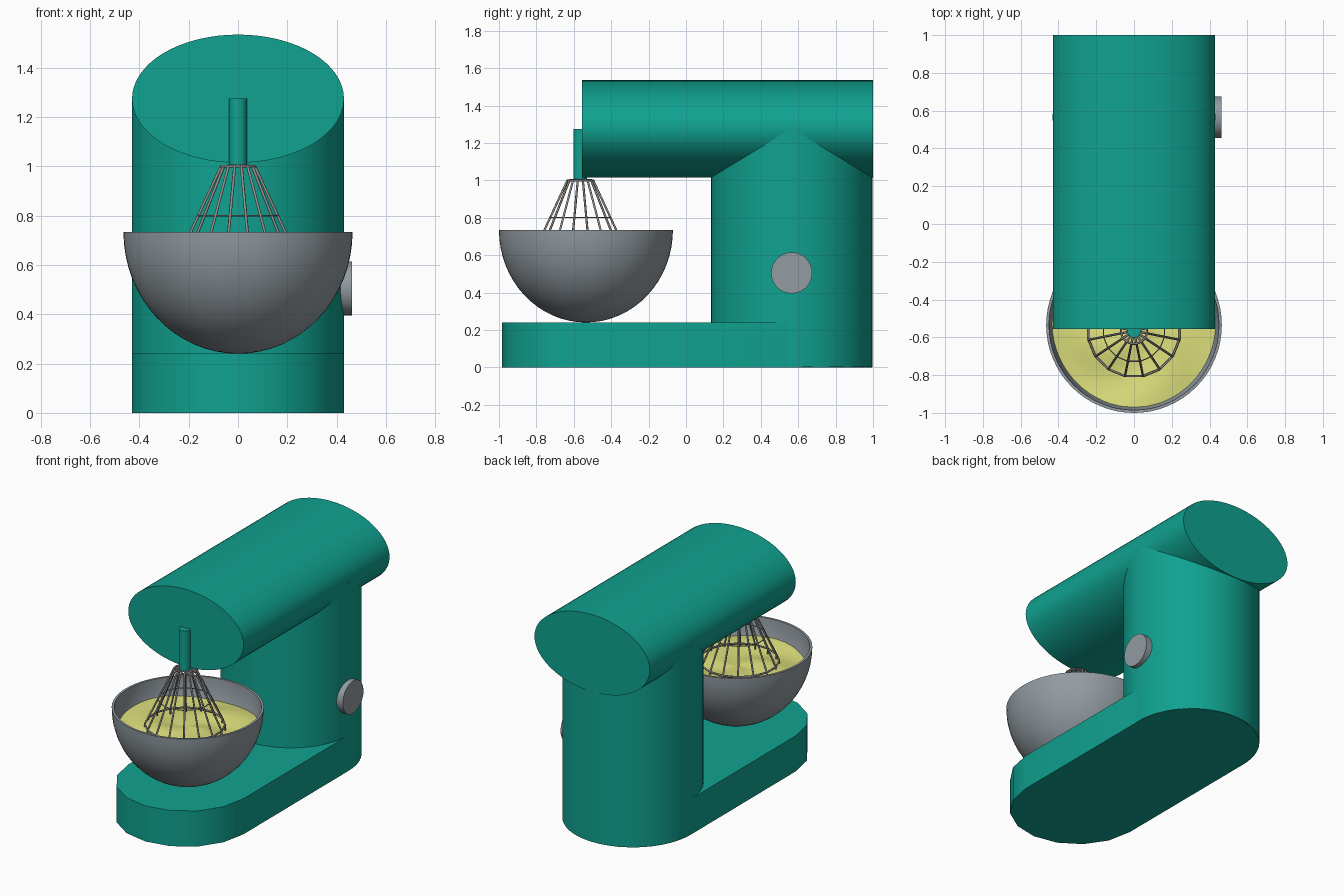
import bpy, bmesh, math
from mathutils import Vector

if "Cube" in bpy.data.objects:
    bpy.data.objects.remove(bpy.data.objects["Cube"])


def material(name, rgb):
    m = bpy.data.materials.new(name)
    m.use_nodes = True
    m.diffuse_color = (*rgb, 1)
    m.node_tree.nodes["Principled BSDF"].inputs["Base Color"].default_value = (*rgb, 1)
    return m


TEAL = material("teal enamel", (0.005, 0.36, 0.28))
STEEL = material("grey steel", (0.29, 0.33, 0.36))
WIRE = material("wire grey", (0.28, 0.27, 0.26))
BATTER = material("yellow batter", (0.72, 0.74, 0.2))

BODY_R, COLUMN_Y, BOWL_Y, WHISK_Y = 0.43, 0.565, -0.535, -0.565


def finish(name, bm, mat, angle=40):
    bmesh.ops.recalc_face_normals(bm, faces=bm.faces)
    mesh = bpy.data.meshes.new(name)
    bm.to_mesh(mesh)
    bm.free()
    mesh.materials.append(mat)
    ob = bpy.data.objects.new(name, mesh)
    bpy.context.collection.objects.link(ob)
    bpy.ops.object.select_all(action='DESELECT')
    bpy.context.view_layer.objects.active = ob
    ob.select_set(True)
    bpy.ops.object.shade_smooth_by_angle(angle=math.radians(angle))
    return ob


def prism(name, outline, offset, mat):
    """Extrude a closed outline along an offset."""
    bm = bmesh.new()
    face = bm.faces.new([bm.verts.new(p) for p in outline])
    ext = bmesh.ops.extrude_face_region(bm, geom=[face], use_keep_orig=True)
    moved = [g for g in ext["geom"] if isinstance(g, bmesh.types.BMVert)]
    bmesh.ops.translate(bm, verts=moved, vec=offset)
    return finish(name, bm, mat)


def circle(n, r, start=0.0):
    return [(r * math.cos(start + math.tau * i / n),
             r * math.sin(start + math.tau * i / n)) for i in range(n)]


def lathe(name, profile, centre_y, mat, steps=64):
    bm = bmesh.new()
    verts = [bm.verts.new((r, 0, z)) for r, z in profile]
    edges = [bm.edges.new(pair) for pair in zip(verts, verts[1:])]
    bmesh.ops.spin(bm, geom=verts + edges, cent=(0, 0, 0), axis=(0, 0, 1),
                   angle=math.tau, steps=steps, use_duplicate=False)
    bmesh.ops.remove_doubles(bm, verts=bm.verts, dist=0.0002)
    ob = finish(name, bm, mat)
    ob.location.y = centre_y
    return ob


# Foot: straight sides with faceted round ends
outline = []
for start, cy in ((0, COLUMN_Y), (math.pi, -0.555)):
    for i in range(9):
        a = start + math.pi * i / 8
        outline.append((BODY_R * math.cos(a), cy + BODY_R * math.sin(a), 0))
prism("base", outline, (0, 0, 0.24), TEAL)

# Upright column and the oval motor head lying across it
prism("column", [(x, y + COLUMN_Y, 0.001) for x, y in circle(64, BODY_R + 0.001)],
      (0, 0, 1.27), TEAL)
prism("motor_head", [(x, -0.555, 1.275 + y * 0.605) for x, y in circle(64, BODY_R)],
      (0, 1.555, 0), TEAL)

# Drive shaft and side knob
prism("drive_shaft", [(x, y + WHISK_Y, 1.0) for x, y in circle(16, 0.037)],
      (0, 0, 0.275), TEAL)
prism("speed_knob", [(0.41, COLUMN_Y + x, 0.505 + y) for x, y in circle(32, 0.11)],
      (0.053, 0, 0), STEEL)

# Bowl: thin half-ellipsoid shell, open on top
RIM_Z, STEPS = 0.735, 16
arc = [math.pi / 2 * i / STEPS for i in range(STEPS + 1)]
outer = [(0.465 * math.sin(a), RIM_Z - 0.495 * math.cos(a)) for a in arc]
inner = [(0.45 * math.sin(a), RIM_Z - 0.48 * math.cos(a)) for a in reversed(arc)]
lathe("bowl", outer + inner, BOWL_Y, STEEL)

# Batter: gently swirled surface
batter = lathe("batter", [(0.435 * i / 10, 0.605) for i in range(11)], BOWL_Y, BATTER, 40)
for v in batter.data.vertices:
    r, a = v.co.xy.length, math.atan2(v.co.y, v.co.x)
    v.co.z += 0.012 * math.sin(3 * a + 14 * r) * min(1, r / 0.2)


# Whisk: flared wires tied by three rings
def wires(name, paths, radius, cyclic):
    cu = bpy.data.curves.new(name, 'CURVE')
    cu.dimensions = '3D'
    cu.bevel_depth = radius
    cu.bevel_resolution = 1
    for path in paths:
        sp = cu.splines.new('POLY')
        sp.points.add(len(path) - 1)
        for p, co in zip(sp.points, path):
            p.co = (*co, 1)
        sp.use_cyclic_u = cyclic
    cu.materials.append(WIRE)
    ob = bpy.data.objects.new(name, cu)
    bpy.context.collection.objects.link(ob)
    ob.location.y = WHISK_Y


def whisk_ring(r, z):
    return [(x, y, z) for x, y in circle(16, r, math.pi / 16)]


top, middle, low, tip = (whisk_ring(r, z) for r, z in
                         ((0.07, 1.0), (0.165, 0.8), (0.245, 0.63), (0.245, 0.59)))
wires("whisk_wires", list(zip(top, low, tip)), 0.006, False)
wires("whisk_rings", [top, low], 0.006, True)
wires("whisk_middle_ring", [middle], 0.003, True)
wires("whisk_hub_spokes", [[(0, 0, 1.005), p] for p in top], 0.006, False)
